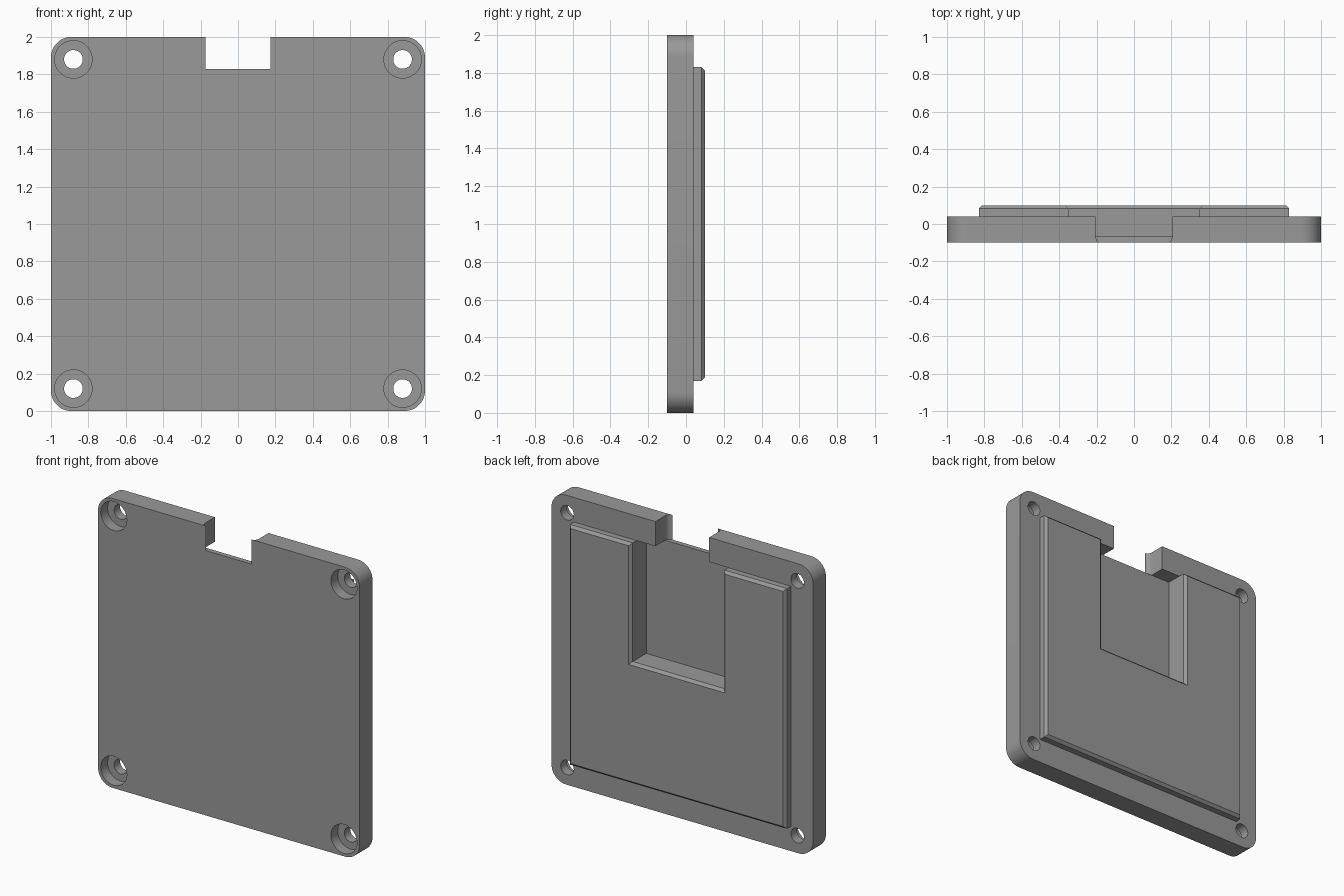
import bpy, bmesh, math
from mathutils import Vector

if "Cube" in bpy.data.objects:
    bpy.data.objects.remove(bpy.data.objects["Cube"])

gray = bpy.data.materials.new("plain gray")
gray.diffuse_color = (0.32, 0.32, 0.32, 1)
gray.use_nodes = True
gray.node_tree.nodes["Principled BSDF"].inputs["Base Color"].default_value = gray.diffuse_color

FRONT, PLATE_BACK, PANEL_BACK = -0.10, 0.04, 0.10
FLOOR = -0.066          # pocket floor depth
EDGE, TOP = 0.17, 1.83  # panel bottom and top heights


def prism(name, points, direction, chamfer=0.0):
    """Extrude a closed outline; optionally chamfer the rim of the far cap."""
    bm = bmesh.new()
    face = bm.faces.new([bm.verts.new(p) for p in points])
    result = bmesh.ops.extrude_face_region(bm, geom=[face], use_keep_orig=True)
    moved = [g for g in result["geom"] if isinstance(g, bmesh.types.BMVert)]
    cap = [g for g in result["geom"] if isinstance(g, bmesh.types.BMFace)][0]
    bmesh.ops.translate(bm, verts=moved, vec=Vector(direction))
    bmesh.ops.recalc_face_normals(bm, faces=bm.faces)
    if chamfer:
        bmesh.ops.bevel(bm, geom=list(cap.edges), offset=chamfer, segments=1,
                        affect='EDGES', profile=0.5)
        bmesh.ops.recalc_face_normals(bm, faces=bm.faces)
    mesh = bpy.data.meshes.new(name)
    bm.to_mesh(mesh)
    bm.free()
    mesh.materials.append(gray)
    obj = bpy.data.objects.new(name, mesh)
    bpy.context.collection.objects.link(obj)
    return obj


def combine(target, tool, operation):
    """Apply a boolean and remove the tool."""
    mod = target.modifiers.new("combine", 'BOOLEAN')
    mod.object, mod.operation, mod.solver = tool, operation, 'EXACT'
    bpy.context.view_layer.objects.active = target
    bpy.ops.object.modifier_apply(modifier=mod.name)
    bpy.data.objects.remove(tool)


def circle(x, z, y, r, n=48):
    return [(x + r * math.cos(2 * math.pi * i / n), y,
             z + r * math.sin(2 * math.pi * i / n)) for i in range(n)]


# Cover plate with rounded corners
R, STEPS = 0.11, 12
outline = []
for k, (sx, sz) in enumerate([(1, 1), (-1, 1), (-1, -1), (1, -1)]):
    for i in range(STEPS + 1):
        a = math.pi / 2 * (k + i / STEPS)
        outline.append((sx * (1 - R) + R * math.cos(a), FRONT,
                        1 + sz * (1 - R) + R * math.sin(a)))
plate = prism("cover_plate", outline, (0, PLATE_BACK - FRONT, 0))

# Raised U-shaped panel on the back, chamfered around its rim
half, W, LOW = 0.83, 0.35, 1.01
u_shape = [(-half, EDGE), (half, EDGE), (half, TOP), (W, TOP),
           (W, LOW), (-W, LOW), (-W, TOP), (-half, TOP)]
panel = prism("raised_panel", [(x, PLATE_BACK, z) for x, z in u_shape],
              (0, PANEL_BACK - PLATE_BACK, 0), chamfer=0.018)
combine(plate, panel, 'UNION')

# Top notch, curving in to a narrow lip at the front
r, wide = 0.03, 0.205
side = [(wide, 0.2)] + [
    (wide - r + r * math.cos(a), FLOOR - (FLOOR - FRONT) * math.sin(a))
    for a in [math.pi / 2 * i / 6 for i in range(7)]] + [(wide - r, -0.2)]
notch = side + [(-x, y) for x, y in reversed(side)]
combine(plate, prism("notch_cutter", [(x, y, TOP) for x, y in notch],
                     (0, 0, 0.4)), 'DIFFERENCE')

# Pocket sunk into the plate between the arms of the panel
pocket = [(-W, FLOOR, LOW), (W, FLOOR, LOW), (W, FLOOR, TOP), (-W, FLOOR, TOP)]
combine(plate, prism("pocket_cutter", pocket, (0, 0.3, 0)), 'DIFFERENCE')

# Counterbored screw holes in the corners
for x in (-0.88, 0.88):
    for z in (0.12, 1.88):
        combine(plate, prism("bore_cutter", circle(x, z, -0.2, 0.10),
                             (0, 0.175, 0)), 'DIFFERENCE')
        combine(plate, prism("hole_cutter", circle(x, z, -0.2, 0.05),
                             (0, 0.4, 0)), 'DIFFERENCE')

# Smooth the curved walls, keep the edges crisp
bpy.ops.object.select_all(action='DESELECT')
plate.select_set(True)
bpy.context.view_layer.objects.active = plate
bpy.ops.object.shade_smooth_by_angle(angle=math.radians(30))
